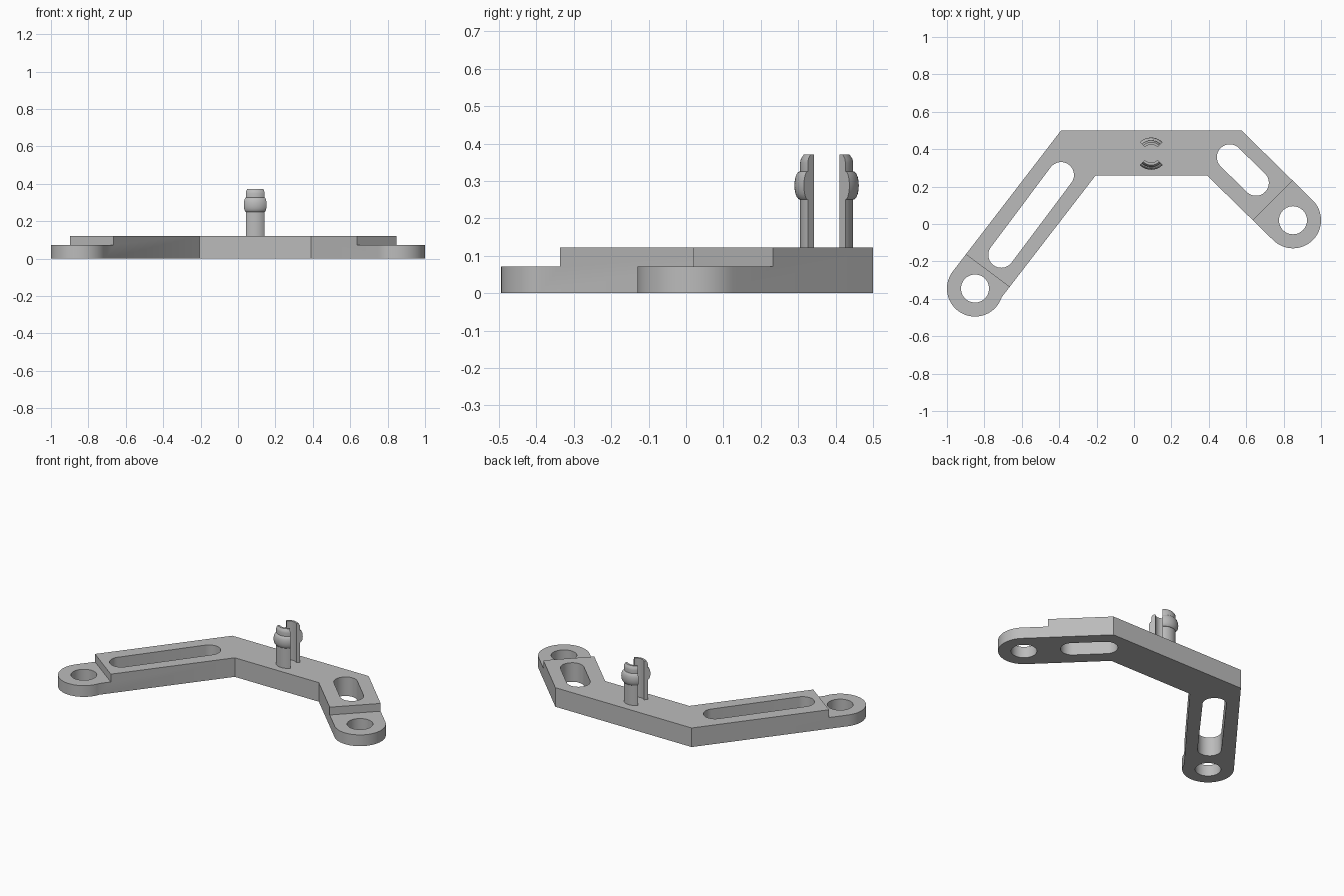
import bpy
import bmesh
from math import cos, sin, pi, radians
from mathutils import Matrix, Vector

cube = bpy.data.objects.get("Cube")
if cube:
    bpy.data.objects.remove(cube, do_unlink=True)

grey = bpy.data.materials.new("plain grey")
grey.use_nodes = True
colour = (0.5, 0.5, 0.5, 1)
grey.diffuse_color = colour
grey.node_tree.nodes["Principled BSDF"].inputs["Base Color"].default_value = colour

BODY_TOP, LUG_TOP = 0.122, 0.072
LEFT_LUG, RIGHT_LUG = Vector((0.85, 0.02)), Vector((-0.85, -0.345))
LUG_R, HOLE_R, SLOT_R = 0.15, 0.075, 0.069


def link(name, mesh):
    obj = bpy.data.objects.new(name, mesh)
    bpy.context.collection.objects.link(obj)
    return obj


def arc(centre, radius, start, end, steps=32):
    angles = [radians(start + (end - start) * i / steps) for i in range(steps + 1)]
    return [(centre[0] + radius * cos(a), centre[1] + radius * sin(a)) for a in angles]


def circle(centre, radius):
    return arc(centre, radius, 0, 360, 48)[:-1]


def slot(a, b, radius):
    d = Vector(b) - Vector(a)
    heading = Vector((1, 0)).angle_signed(d) * -180 / pi
    return (arc(b, radius, heading - 90, heading + 90, 20)
            + arc(a, radius, heading + 90, heading + 270, 20))


def plate(name, loops, height):
    """Extrude an outline, with further loops as holes, up from the floor."""
    curve = bpy.data.curves.new(name, "CURVE")
    curve.dimensions = "2D"
    curve.fill_mode = "BOTH"
    curve.extrude = height / 2
    for loop in loops:
        spline = curve.splines.new("POLY")
        spline.points.add(len(loop) - 1)
        for point, (x, y) in zip(spline.points, loop):
            point.co = (x, y, 0, 1)
        spline.use_cyclic_u = True
    temp = link(name + "_outline", curve)
    graph = bpy.context.evaluated_depsgraph_get()
    mesh = bpy.data.meshes.new_from_object(temp.evaluated_get(graph))
    bpy.data.objects.remove(temp, do_unlink=True)
    bm = bmesh.new()
    bm.from_mesh(mesh)
    bmesh.ops.remove_doubles(bm, verts=bm.verts, dist=1e-5)
    bmesh.ops.translate(bm, verts=bm.verts, vec=(0, 0, height / 2))
    bmesh.ops.recalc_face_normals(bm, faces=bm.faces)
    bm.to_mesh(mesh)
    bm.free()
    return link(name, mesh)


def cut_step(obj, lug, heading, distance):
    """Lower the end of an arm to the lug height."""
    d = Vector((cos(radians(heading)), sin(radians(heading))))
    centre = lug + d * (distance - 0.3)
    bm = bmesh.new()
    bmesh.ops.create_cube(bm, size=0.6, matrix=Matrix.Translation(
        (centre.x, centre.y, LUG_TOP + 0.3)) @ Matrix.Rotation(radians(heading), 4, "Z"))
    mesh = bpy.data.meshes.new("step_cutter")
    bm.to_mesh(mesh)
    bm.free()
    cutter = link("step_cutter", mesh)
    cutter.hide_render = True
    mod = obj.modifiers.new("step", "BOOLEAN")
    mod.operation = "DIFFERENCE"
    mod.solver = "EXACT"
    mod.object = cutter
    bpy.context.view_layer.objects.active = obj
    bpy.ops.object.modifier_apply(modifier=mod.name)
    bpy.data.objects.remove(cutter, do_unlink=True)


def finish(obj):
    obj.data.materials.clear()
    obj.data.materials.append(grey)
    bpy.ops.object.select_all(action="DESELECT")
    obj.select_set(True)
    bpy.context.view_layer.objects.active = obj
    bpy.ops.object.shade_smooth_by_angle(angle=radians(30))


# Bent bracket: cross bar, two slotted arms and round lugs
outline = ([(-0.39, 0.5)] + arc(RIGHT_LUG, LUG_R, 142.5, 342)
           + [(-0.205, 0.26), (0.39, 0.26)]
           + arc(LEFT_LUG, LUG_R, 225, 405) + [(0.575, 0.5)])
bracket = plate("bracket", [
    outline,
    circle(LEFT_LUG, HOLE_R),
    circle(RIGHT_LUG, HOLE_R),
    slot((-0.39, 0.262), (-0.71, -0.165), SLOT_R),
    slot((0.512, 0.357), (0.652, 0.22), SLOT_R),
], BODY_TOP)
cut_step(bracket, LEFT_LUG, 135, 0.152)
cut_step(bracket, RIGHT_LUG, 53.3, 0.117)
finish(bracket)

# Split snap clip: two quarter-ring prongs with a bulge
CLIP = Vector((0.092, 0.376, 0))
INNER, STEM, BULGE = 0.048, 0.071, 0.015
profile = [(INNER, BODY_TOP - 0.01), (STEM, BODY_TOP - 0.01)]
profile += [(STEM + BULGE * sin(pi * i / 10), 0.288 - 0.038 * cos(pi * i / 10))
            for i in range(11)]
profile += [(STEM, 0.348), (0.069, 0.359), (0.061, 0.371), (INNER, 0.371)]
for name, start in (("clip_prong_front", 225), ("clip_prong_back", 45)):
    bm = bmesh.new()
    face = bm.faces.new([bm.verts.new((r, 0, z)) for r, z in profile])
    bmesh.ops.rotate(bm, verts=bm.verts, matrix=Matrix.Rotation(radians(start), 3, "Z"))
    bmesh.ops.spin(bm, geom=[face] + face.edges[:] + face.verts[:], axis=(0, 0, 1),
                   cent=(0, 0, 0), angle=pi / 2, steps=16)
    bmesh.ops.translate(bm, verts=bm.verts, vec=CLIP)
    bmesh.ops.recalc_face_normals(bm, faces=bm.faces)
    mesh = bpy.data.meshes.new(name)
    bm.to_mesh(mesh)
    bm.free()
    finish(link(name, mesh))
